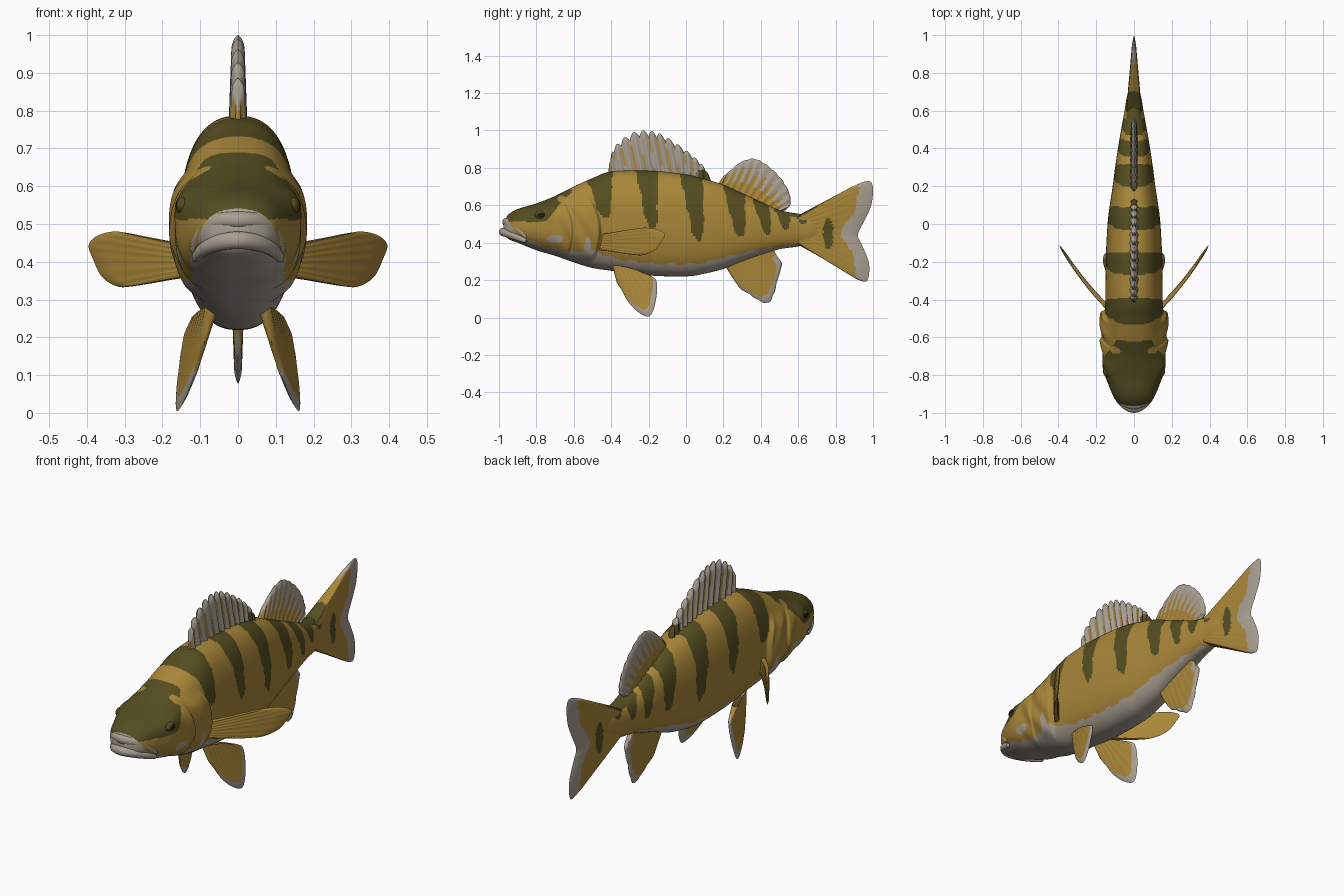
import bpy, bmesh, math
from mathutils import Vector

cube = bpy.data.objects.get("Cube")
if cube:
    bpy.data.objects.remove(cube)


def material(name, rgb):
    m = bpy.data.materials.new(name)
    m.use_nodes = True
    m.diffuse_color = (*rgb, 1)
    bsdf = m.node_tree.nodes["Principled BSDF"]
    bsdf.inputs["Base Color"].default_value = (*rgb, 1)
    bsdf.inputs["Roughness"].default_value = 0.7
    return m


GOLD, OLIVE, PALE, BLACK = range(4)
PALETTE = [material("gold scales", (0.4, 0.242, 0.041)),
           material("dark olive", (0.09, 0.075, 0.015)),
           material("pale belly", (0.4, 0.35, 0.285)),
           material("pupil black", (0.012, 0.011, 0.006))]


def clamp(v):
    return max(0.0, min(1.0, v))


def smooth(v):
    v = clamp(v)
    return v * v * (3 - 2 * v)


def spline(rows, t):
    """Sample a smooth curve through rows of numbers, t from 0 to 1."""
    n = len(rows) - 1
    i = min(int(t * n), n - 1)
    f = t * n - i
    quad = [rows[max(0, min(n, i + k))] for k in (-1, 0, 1, 2)]
    return [b + f / 2 * (c - a + f * (2 * a - 5 * b + 4 * c - d + f * (3 * (b - c) + d - a)))
            for a, b, c, d in zip(*quad)]


def finish(name, bm, angle=50):
    bmesh.ops.remove_doubles(bm, verts=bm.verts, dist=0.00005)
    bmesh.ops.recalc_face_normals(bm, faces=bm.faces)
    mesh = bpy.data.meshes.new(name)
    bm.to_mesh(mesh)
    bm.free()
    for m in PALETTE:
        mesh.materials.append(m)
    ob = bpy.data.objects.new(name, mesh)
    bpy.context.collection.objects.link(ob)
    bpy.ops.object.select_all(action="DESELECT")
    ob.select_set(True)
    bpy.context.view_layer.objects.active = ob
    bpy.ops.object.shade_smooth_by_angle(angle=math.radians(angle))
    return ob


# Body stations: y, bottom, top, half width, height of the pale belly edge
BODY = [(-.975, .45, .51, .03, .6), (-.95, .42, .55, .08, .52), (-.9, .4, .58, .115, .44),
        (-.8, .36, .61, .15, .4), (-.7, .33, .65, .155, .365), (-.6, .295, .7, .155, .35),
        (-.5, .265, .745, .155, .36), (-.4, .25, .78, .152, .32), (-.2, .225, .785, .15, .29),
        (0, .22, .765, .14, .285), (.1, .235, .74, .128, .295), (.2, .26, .71, .113, .32),
        (.3, .3, .665, .1, .345), (.4, .335, .62, .085, .365), (.5, .365, .575, .068, .38),
        (.6, .38, .555, .05, .387), (.68, .4, .545, .036, .38), (.76, .45, .5, .01, .38)]
# Stripes: y at the back, half width, y at the tip, z at the tip
STRIPES = [(-.46, .068, -.43, .53), (-.21, .06, -.18, .47), (.03, .062, .07, .41),
           (.255, .06, .295, .43), (.4, .045, .44, .44), (.515, .04, .535, .47), (.63, .04, .62, .5)]


def spot(y, z, y0, z0, ry, rz):
    return math.hypot((y - y0) / ry, (z - z0) / rz) < 1


def body_colour(y, z, belly, top):
    wobble = 0.003 * math.sin(45 * z) + 0.002 * math.sin(110 * z + 40 * y)
    if z < belly + 0.004 * math.sin(60 * y) or spot(y, z, -.7, .42, .045, .022):
        return PALE
    if spot(y, z, -.525, .37, .018, .06):
        return PALE
    if spot(y, z, -.665, .635, .022, .018):
        return GOLD
    if y + 2 * wobble < -.62 and z > .515 + max(0, y + .75) * 1.15 + wobble:
        return OLIVE
    if y > .47 and z > top - .02:
        return OLIVE
    for y0, half, y1, z1 in STRIPES:
        k = (z - z1) / (top - z1)
        if k > 0:
            width = half * (.4 + .6 * k) * min(1, math.sqrt(k * 8))
            if abs(y + wobble - y1 - (y0 - y1) * k) < width:
                return OLIVE
    return GOLD


def head_relief(y, z):
    """Gill cover, cheek plate and eye socket swellings."""
    gill = -.45 - 1.8 * (z - .46) ** 2
    band = smooth((z - .28) / .06) * smooth((.66 - z) / .08)
    cover = .024 * smooth((gill - y) / .018) * smooth((y + .72) / .2)
    cheek = .011 * smooth((gill - .15 - y) / .015) * smooth((y + .85) / .12)
    brow = .022 * math.exp(-((y + .77) / .06) ** 2 - ((z - .57) / .045) ** 2)
    socket = -.012 * math.exp(-((y + .775) / .03) ** 2 - ((z - .545) / .022) ** 2)
    folds = .004 * math.sin(55 * y + 35 * z) * smooth((gill - y) / .03) * smooth((y + .75) / .1)
    return band * (cover + cheek + folds) + brow + socket


def make_body(rings=420, sides=120):
    bm = bmesh.new()
    loops, info = [], []
    for i in range(rings):
        y, low, top, half, belly = spline(BODY, i / (rings - 1))
        info.append((belly, top))
        mid, tall = (low + top) / 2, (top - low) / 2
        loop = []
        for j in range(sides):
            a = math.tau * j / sides
            c, s = math.cos(a), math.sin(a)
            x = half * math.copysign(abs(c) ** .82, c)
            z = mid + tall * math.copysign(abs(s) ** .86, s)
            x += c * head_relief(y, z)
            loop.append(bm.verts.new((x, y, z)))
        loops.append(loop)
    for i in range(rings - 1):
        for j in range(sides):
            k = (j + 1) % sides
            f = bm.faces.new((loops[i][j], loops[i][k], loops[i + 1][k], loops[i + 1][j]))
            p = f.calc_center_median()
            f.material_index = body_colour(p.y, p.z, *info[i])
    bm.faces.new(loops[0]).material_index = PALE
    bm.faces.new(loops[-1])
    finish("body", bm)


def make_fin(name, root, tip, place, colour, thick, rays, ridge=.08, scallop=0.0, fade=.5):
    """Loft a thin two-sided fin from its root line to its tip line."""
    bm = bmesh.new()
    cols, rows = rays * 8, 28
    for side in (1, -1):
        grid = []
        for i in range(cols + 1):
            u = i / cols
            ray = abs(math.cos(math.pi * rays * u))
            a, b = Vector(spline(root, u)), Vector(spline(tip, u))
            line = []
            for j in range(rows + 1):
                v = j / rows
                p = a.lerp(b, v * (1 - scallop * (1 - ray)))
                t = thick * (1 - fade * v) * (1 - ridge + ridge * ray ** 3)
                t *= min(1, math.sqrt(min(u, 1 - u) * 12)) * min(1, math.sqrt((1 - v) * 8))
                line.append(bm.verts.new(place(p.x, p.y, side * t)))
            grid.append(line)
        for i in range(cols):
            for j in range(rows):
                f = bm.faces.new((grid[i][j], grid[i + 1][j], grid[i + 1][j + 1], grid[i][j + 1]))
                u, v = (i + .5) / cols, (j + .5) / rows
                f.material_index = colour(u, v, abs(math.cos(math.pi * rays * u)),
                                          f.calc_center_median())
    finish(name, bm)


def upright(a, b, t):
    return (t, a, b)


# Colour rules of the fins
def spiny_colour(u, v, ray, p):
    if p.y > .065 and p.z < .79:
        return OLIVE
    patch = math.sin(23 * u + 5 * v) > -.5 and .1 < v < .88
    return GOLD if (ray < .5 and patch) or (u < .06 and v < .75) else PALE


def soft_colour(u, v, ray, p):
    edge = .72 - .25 * u
    streak = ray > .75 and v > .35 and u > .15
    gap = ray < .4 and v < edge + .15
    return PALE if (v > edge and not gap) or u > .88 or streak else GOLD


def tail_colour(u, v, ray, p):
    if spot(p.y, p.z, .76, .45, .028, .085) or (u < .1 and p.y < .7):
        return OLIVE
    return PALE if v > .71 + .19 * abs(2 * u - 1) + .012 * math.sin(40 * u) else GOLD


def anal_colour(u, v, ray, p):
    return PALE if v > .93 - .12 * u or (u > .82 and v > .45) else GOLD


def pelvic_colour(u, v, ray, p):
    return PALE if v > .9 - .1 * u and u > .2 else GOLD


def plain_colour(u, v, ray, p):
    return GOLD


make_body()

make_fin("tail_fin", [(.58, .535), (.6, .47), (.58, .4)],
         [(.87, .69), (.94, .722), (.985, .727), (1, .685), (.99, .6), (.957, .524), (.92, .444),
          (.94, .39), (.973, .31), (.98, .246), (.963, .193), (.904, .21), (.85, .25)],
         upright, tail_colour, .042, 16, ridge=.03, fade=.85)

make_fin("spiny_dorsal_fin", [(-.42, .74), (-.2, .76), (0, .74), (.14, .69)],
         [(-.41, .82), (-.39, .9), (-.34, .955), (-.27, .995), (-.2, 1), (-.14, .985),
          (-.07, .945), (0, .895), (.06, .845), (.107, .79), (.144, .71)],
         upright, spiny_colour, .025, 14, ridge=.45, scallop=.13, fade=.35)

make_fin("soft_dorsal_fin", [(.155, .69), (.33, .63), (.5, .55)],
         [(.2, .755), (.235, .785), (.29, .83), (.353, .85), (.406, .834), (.465, .79),
          (.513, .738), (.55, .674), (.56, .61), (.54, .58)],
         upright, soft_colour, .021, 12, ridge=.25, scallop=.02)

make_fin("anal_fin", [(.2, .29), (.33, .34), (.46, .38)],
         [(.25, .21), (.294, .15), (.33, .13), (.38, .096), (.437, .075), (.47, .123),
          (.49, .2), (.513, .283), (.49, .32)],
         upright, anal_colour, .018, 9, scallop=.02)

# Paired fins
for side, label in ((1, "left"), (-1, "right")):
    make_fin(label + "_pectoral_fin", [(.12, .445), (.12, .4), (.12, .36)],
             [(.25, .465), (.32, .48), (.37, .47), (.395, .445), (.385, .41), (.36, .36),
              (.32, .335), (.28, .335), (.2, .35)],
             lambda a, b, t: (side * (a - .75 * t),
                              -.43 + (a - .15) + 1.2 * (a - .15) ** 2 + .65 * t, b),
             plain_colour, .014, 10)
    # Splayed so that the rear edge stands further out
    make_fin(label + "_pelvic_fin", [(-.395, .28), (-.32, .27), (-.25, .25)],
             [(-.37, .187), (-.34, .14), (-.31, .085), (-.257, .03), (-.2, .005),
              (-.17, .053), (-.155, .14), (-.16, .2), (-.19, .225)],
             lambda a, b, t: (side * (.163 + .25 * (a + .2) - .17 * b + t), a, b),
             pelvic_colour, .018, 8, fade=.6)

    # Eye with a dark pupil facing outwards
    bm = bmesh.new()
    bmesh.ops.create_uvsphere(bm, u_segments=32, v_segments=20, radius=1)
    for f in bm.faces:
        out = f.calc_center_median().x * side
        f.material_index = BLACK if out > .82 else OLIVE
    eye = finish(label + "_eye", bm)
    eye.scale = (.022, .034, .024)
    eye.location = (side * .143, -.775, .548)


# Lips: tubes that taper towards the corners of the mouth
def make_lip(name, half, radius):
    path = [(-x, y, z) for x, y, z in reversed(half[1:])] + half
    bm = bmesh.new()
    steps, sides = 60, 16
    loops = []
    for i in range(steps + 1):
        t = i / steps
        p = Vector(spline(path, t))
        q = Vector(spline(path, min(1, t + .01))) - Vector(spline(path, max(0, t - .01)))
        out = q.cross(Vector((0, 0, 1))).normalized()
        up = out.cross(q).normalized()
        r = radius * (.25 + .75 * math.sqrt(math.sin(math.pi * clamp(t * .96 + .02))))
        loops.append([bm.verts.new(p + r * (out * math.cos(a) + up * 1.15 * math.sin(a)))
                      for a in (math.tau * j / sides for j in range(sides))])
    for a, b in zip(loops, loops[1:]):
        for j in range(sides):
            k = (j + 1) % sides
            bm.faces.new((a[j], a[k], b[k], b[j])).material_index = PALE
    for cap in (loops[0], loops[-1]):
        bm.faces.new(cap).material_index = PALE
    finish(name, bm)


make_lip("upper_lip", [(0, -.962, .51), (.055, -.945, .506), (.095, -.905, .48), (.117, -.85, .43)], .02)
make_lip("lower_lip", [(0, -.98, .457), (.053, -.957, .45), (.092, -.91, .432), (.114, -.855, .408)], .02)
